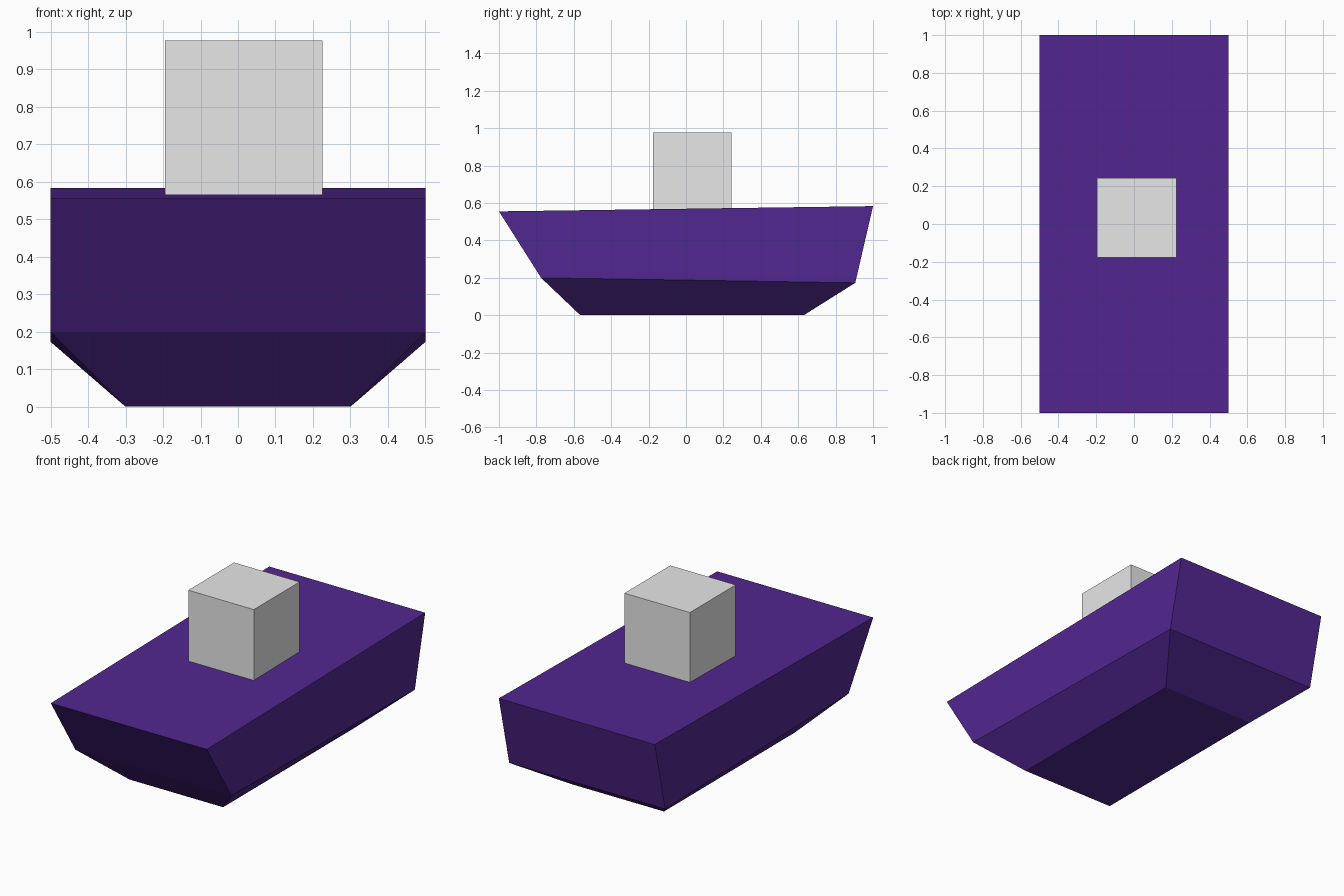
import bpy
import bmesh
from mathutils import Matrix

if "Cube" in bpy.data.objects:
    bpy.data.objects.remove(bpy.data.objects["Cube"])


def material(name, rgb):
    mat = bpy.data.materials.new(name)
    mat.diffuse_color = (*rgb, 1)
    mat.use_nodes = True
    mat.node_tree.nodes["Principled BSDF"].inputs["Base Color"].default_value = mat.diffuse_color
    return mat


def add_object(name, bm, mat):
    bmesh.ops.recalc_face_normals(bm, faces=bm.faces)
    mesh = bpy.data.meshes.new(name)
    bm.to_mesh(mesh)
    bm.free()
    mesh.materials.append(mat)
    obj = bpy.data.objects.new(name, mesh)
    bpy.context.collection.objects.link(obj)
    return obj


purple = material("purple", (0.083, 0.020, 0.28))
pale_grey = material("pale grey", (0.8, 0.8, 0.8))

# Hull: stacked rings as half width, front (y, z), back (y, z)
levels = [
    (0.30, (-0.565, 0.0), (0.63, 0.0)),
    (0.50, (-0.775, 0.20), (0.905, 0.173)),
    (0.50, (-1.0, 0.555), (1.0, 0.583)),
]
bm = bmesh.new()
rings = []
for w, (fy, fz), (by, bz) in levels:
    corners = [(-w, fy, fz), (w, fy, fz), (w, by, bz), (-w, by, bz)]
    rings.append([bm.verts.new(c) for c in corners])
for low, high in zip(rings, rings[1:]):
    for i in range(4):
        j = (i + 1) % 4
        bm.faces.new((low[i], low[j], high[j], high[i]))
bm.faces.new(rings[0][::-1])
bm.faces.new(rings[-1])
add_object("hull", bm, purple)

# Cabin: cube sunk slightly into the sloping deck
bm = bmesh.new()
bmesh.ops.create_cube(bm, size=0.42, matrix=Matrix.Translation((0.015, 0.033, 0.767)))
add_object("cabin", bm, pale_grey)
